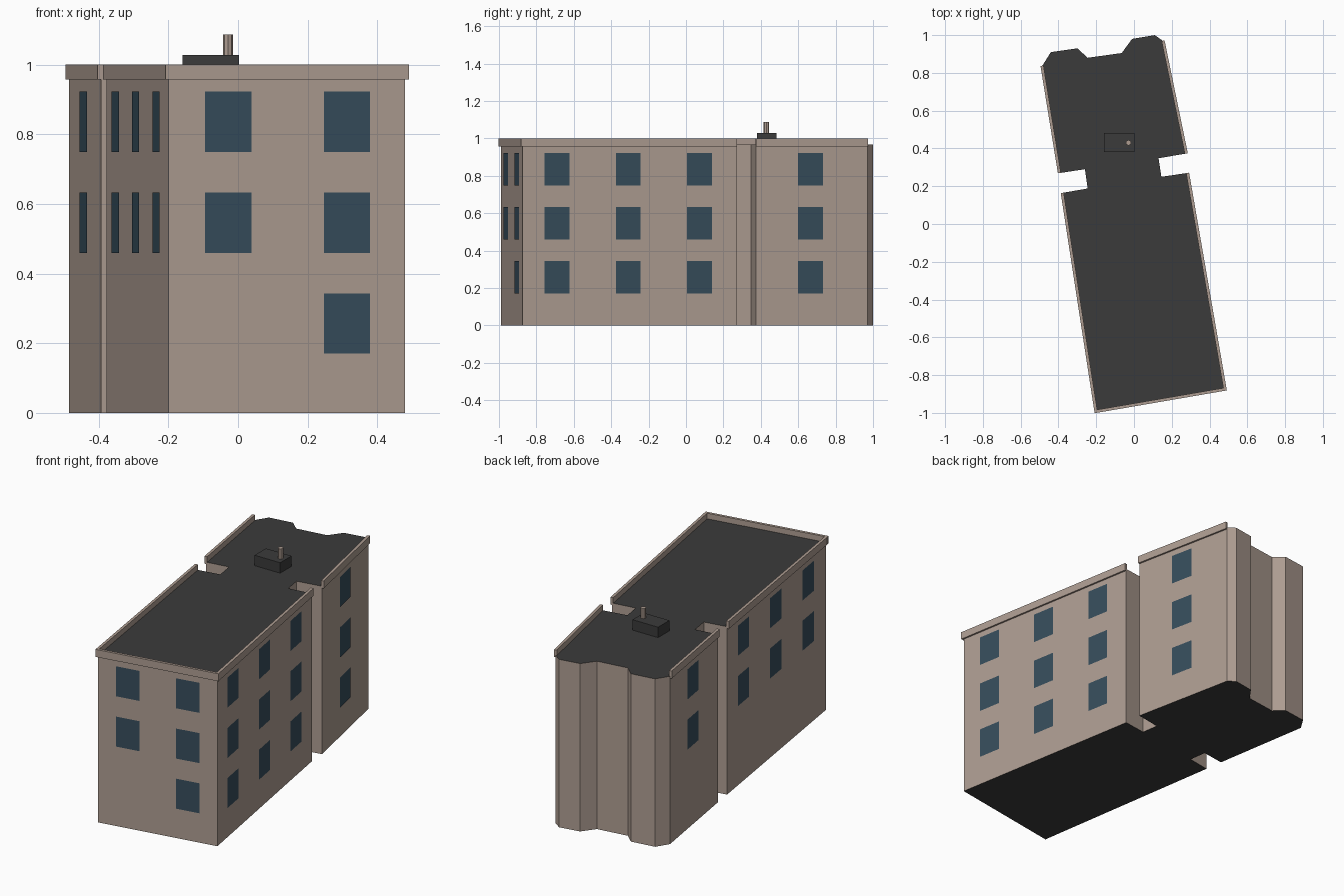
import bpy, bmesh
from mathutils import Vector

if "Cube" in bpy.data.objects:
    bpy.data.objects.remove(bpy.data.objects["Cube"])

def material(name, rgb):
    m = bpy.data.materials.new(name)
    m.diffuse_color = (*rgb, 1)
    m.use_nodes = True
    m.node_tree.nodes["Principled BSDF"].inputs["Base Color"].default_value = m.diffuse_color
    return m

WALL = material("beige_wall", (0.42, 0.335, 0.285))
ROOF = material("dark_roof", (0.043, 0.043, 0.043))
GLASS = material("blue_window", (0.037, 0.074, 0.105))

def finish(bm, name, *mats):
    me = bpy.data.meshes.new(name)
    bm.normal_update()
    bm.to_mesh(me)
    bm.free()
    ob = bpy.data.objects.new(name, me)
    bpy.context.collection.objects.link(ob)
    for m in mats:
        me.materials.append(m)
    return ob

def prism(name, outline, z0, z1, side, cap=None):
    """Extruded counter-clockwise outline; flat ends may take a second material."""
    bm = bmesh.new()
    lo = [bm.verts.new((p[0], p[1], z0)) for p in outline]
    hi = [bm.verts.new((p[0], p[1], z1)) for p in outline]
    n = len(lo)
    for i in range(n):
        j = (i + 1) % n
        bm.faces.new((lo[i], lo[j], hi[j], hi[i]))
    for f in (bm.faces.new(lo[::-1]), bm.faces.new(hi)):
        f.material_index = 1 if cap else 0
    return finish(bm, name, side, *([cap] if cap else []))

# Building footprint, with side notches and two bays at the back
FOOT = [Vector(p) for p in (
    (-0.20, -0.99), (0.48, -0.873), (0.282, 0.27), (0.145, 0.25), (0.13, 0.348),
    (0.275, 0.373), (0.152, 0.97), (0.11, 1.0), (-0.01, 0.98), (-0.065, 0.905),
    (-0.245, 0.88), (-0.30, 0.93), (-0.44, 0.91), (-0.485, 0.838),
    (-0.393, 0.27), (-0.26, 0.29), (-0.245, 0.188), (-0.378, 0.165))]
prism("building_body", FOOT, 0, 0.968, WALL, ROOF)

def edge(i):
    a, b = FOOT[i], FOOT[(i + 1) % len(FOOT)]
    d = (b - a).normalized()
    return a, b, d, Vector((d.y, -d.x))

# Parapet strips along the straight walls
def parapet(name, i, extend=0.0):
    a, b, d, n = edge(i)
    a, b = a - d * extend, b + d * extend
    out, inn = 0.01, -0.006
    prism(name, [a + n * out, b + n * out, b + n * inn, a + n * inn], 0.957, 1.0, WALL)

parapet("front_parapet", 0, 0.01)
parapet("right_front_parapet", 1)
parapet("right_back_parapet", 5)
parapet("left_back_parapet", 13)
parapet("left_front_parapet", 17)

# Windows: thin plates on a wall, by fraction along the wall and floor
FLOORS = (0.257, 0.546, 0.836)
def windows(name, i, spots, width=0.135, height=0.173):
    a, b, d, n = edge(i)
    bm = bmesh.new()
    for t, floors in spots:
        c = a.lerp(b, t) + n * 0.003
        l, r = c - d * width / 2, c + d * width / 2
        for f in floors:
            z0, z1 = FLOORS[f] - height / 2, FLOORS[f] + height / 2
            bm.faces.new([bm.verts.new((p.x, p.y, z)) for p, z in
                          ((l, z0), (r, z0), (r, z1), (l, z1))])
    finish(bm, name, GLASS)

every, upper = (0, 1, 2), (1, 2)
windows("front_windows", 0, [(0.252, upper), (0.754, every)])
windows("right_front_windows", 1, [(t, every) for t in (0.16, 0.493, 0.827)])
windows("right_back_windows", 5, [(0.49, every)])
windows("left_back_windows", 13, [(0.47, upper)])
windows("left_front_windows", 17, [(t, upper) for t in (0.16, 0.485, 0.815)])

# Roof hatch box and chimney pipe
prism("roof_box", [(-0.16, 0.38), (0.003, 0.38), (0.003, 0.483), (-0.16, 0.483)],
      0.96, 1.028, ROOF)
bpy.ops.mesh.primitive_cylinder_add(vertices=8, radius=0.0145, depth=0.08,
                                    location=(-0.029, 0.43, 1.047))
pipe = bpy.context.object
pipe.name = "chimney"
pipe.data.materials.append(WALL)
